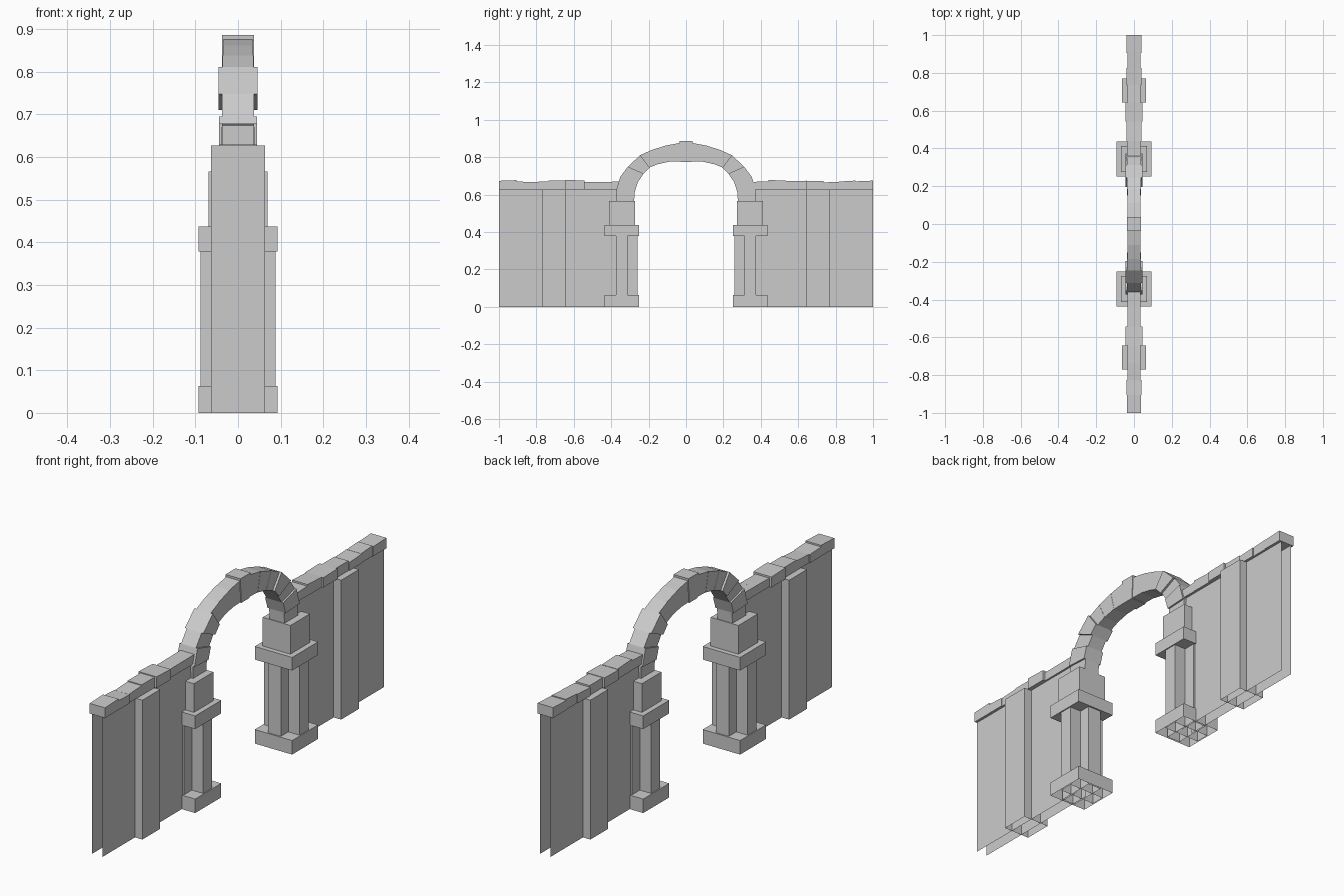
import bpy, bmesh, random
from mathutils import Vector

random.seed(4)
cube = bpy.data.objects.get("Cube")
if cube:
    bpy.data.objects.remove(cube, do_unlink=True)

stone = bpy.data.materials.new("grey_stone")
stone.use_nodes = True
GREY = (0.6, 0.6, 0.6, 1)
stone.diffuse_color = GREY
stone.node_tree.nodes["Principled BSDF"].inputs["Base Color"].default_value = GREY


def finish(name, bm):
    mesh = bpy.data.meshes.new(name)
    bmesh.ops.recalc_face_normals(bm, faces=bm.faces)
    bm.to_mesh(mesh)
    bm.free()
    mesh.materials.append(stone)
    obj = bpy.data.objects.new(name, mesh)
    bpy.context.collection.objects.link(obj)


def prism(name, profile, half_x, open_dirs=()):
    """Extrude a (y, z) outline across x; drop faces that point along open_dirs."""
    bm = bmesh.new()
    face = bm.faces.new([bm.verts.new((-half_x, y, z)) for y, z in profile])
    new = bmesh.ops.extrude_face_region(bm, geom=[face])["geom"]
    verts = [v for v in new if isinstance(v, bmesh.types.BMVert)]
    bmesh.ops.translate(bm, verts=verts, vec=(2 * half_x, 0, 0))
    bmesh.ops.recalc_face_normals(bm, faces=bm.faces)
    gone = [f for f in bm.faces
            if any(f.normal.dot(Vector(d)) > 0.9 for d in open_dirs)]
    bmesh.ops.delete(bm, geom=gone, context='FACES')
    finish(name, bm)


def block(name, side, y0, y1, z0, z1, half_x, open_dirs=()):
    a, b = side * y0, side * y1
    prism(name, [(a, z0), (b, z0), (b, z1), (a, z1)], half_x, open_dirs)


DOWN = (0, 0, -1)
ENDS = (DOWN, (0, 0, 1), (0, 1, 0), (0, -1, 0))

# Arch joints from springing to keystone: inner point, outer point
joints = [((.278, .56), (.372, .56)), ((.274, .615), (.374, .62)),
          ((.257, .668), (.352, .695)), ((.228, .71), (.312, .748)),
          ((.195, .745), (.245, .811)), ((.15, .763), (.185, .838)),
          ((.09, .776), (.11, .862)), ((.03, .778), (.035, .876))]
widths = [.037, .045, .037, .046, .036, .035, .034]

for side, label in ((-1, "front"), (1, "back")):
    # Hollow wall and its pilaster
    block(label + "_wall", side, .345, 1, 0, .64, .026, ENDS)
    block(label + "_pilaster", side, .643, .77, 0, .627, .063, (DOWN,))

    # Clustered pier with base, cap and impost
    block(label + "_pier_base", side, .252, .437, 0, .063, .093, (DOWN,))
    block(label + "_pier_cross_shaft", side, .312, .374, 0, .38, .088, (DOWN,))
    block(label + "_pier_long_shaft", side, .259, .43, 0, .38, .032, (DOWN,))
    block(label + "_pier_cap", side, .252, .437, .378, .437, .093)
    block(label + "_impost", side, .274, .412, .437, .566, .069)

    # Uneven coping stones along the wall
    edges = [.36, .44, .543, .643, .735, .825, .905, 1]
    for i, (a, b) in enumerate(zip(edges, edges[1:])):
        top = .672 + random.uniform(-.006, .006)
        half = .045 if i == 2 else .036 + random.uniform(-.002, .003)
        tilt = random.uniform(-.003, .003)
        ya, yb = side * a, side * b
        prism(f"{label}_coping_{i + 1}",
              [(ya, .628), (yb, .628), (yb, top + tilt), (ya, top - tilt)], half)

    # Arch stones
    for i, (lo, hi) in enumerate(zip(joints, joints[1:])):
        ring = [lo[0], lo[1], hi[1], hi[0]]
        prism(f"{label}_arch_stone_{i + 1}",
              [(side * y, z) for y, z in ring], widths[i])

# Keystone
prism("keystone", [(-.03, .775), (.03, .775), (.036, .886), (-.036, .886)], .037)
